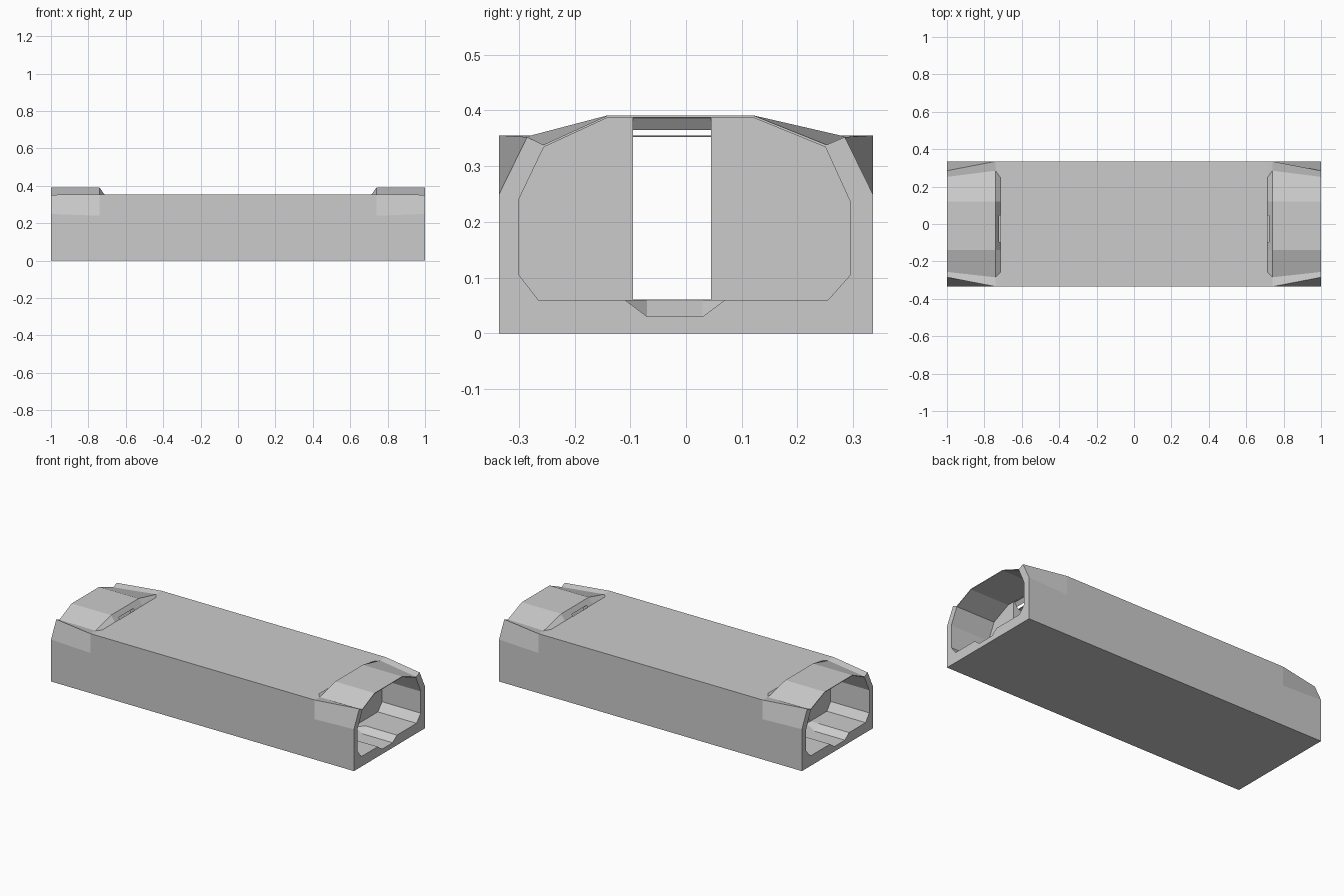
import bpy, bmesh

if "Cube" in bpy.data.objects:
    bpy.data.objects.remove(bpy.data.objects["Cube"])


def loft(name, sections):
    """Closed solid through (x, [(y, z), ...]) sections."""
    bm = bmesh.new()
    rings = [[bm.verts.new((x, y, z)) for y, z in pts] for x, pts in sections]
    n = len(rings[0])
    for a, b in zip(rings, rings[1:]):
        for i in range(n):
            j = (i + 1) % n
            bm.faces.new((a[i], a[j], b[j], b[i]))
    bm.faces.new(rings[0])
    bm.faces.new(rings[-1])
    bmesh.ops.recalc_face_normals(bm, faces=bm.faces)
    me = bpy.data.meshes.new(name)
    bm.to_mesh(me)
    bm.free()
    ob = bpy.data.objects.new(name, me)
    bpy.context.collection.objects.link(ob)
    return ob


def cut(target, cutter):
    cutter.hide_render = True
    mod = target.modifiers.new(cutter.name, 'BOOLEAN')
    mod.operation = 'DIFFERENCE'
    mod.solver = 'EXACT'
    mod.object = cutter
    bpy.context.view_layer.objects.active = target
    bpy.ops.object.modifier_apply(modifier=mod.name)
    bpy.data.objects.remove(cutter)


# outer hull: flat middle, raised faceted roof and tapered shoulders at each end
W = 0.335
end = [(-W, 0), (W, 0), (W, .25), (.285, .352), (.252, .338), (.12, .391),
       (-.14, .391), (-.256, .338), (-.285, .352), (-W, .25)]
step_top = [(-W, 0), (W, 0), (W, .24), (W, .355), (.285, .353), (.12, .391),
            (-.14, .391), (-.285, .353), (-W, .355), (-W, .24)]
step_low = [(-W, 0), (W, 0), (W, .24), (W, .355), (.25, .355), (.12, .355),
            (-.14, .355), (-.26, .355), (-W, .355), (-W, .24)]
hull = loft("corridor_hull", [(-1, end), (-.74, step_top), (-.715, step_low),
                              (.715, step_low), (.74, step_top), (1, end)])

# end chambers with a floor channel that ramps up to the doorway
chamber = [(-.265, .06), (.255, .06), (.295, .105), (.295, .235), (.25, .334),
           (.12, .387), (-.14, .387), (-.255, .334), (-.3, .24), (-.3, .105)]
channel = [(-.11, .06), (-.07, .03), (.03, .03), (.07, .06), (.07, .075), (-.11, .075)]
ramp_end = [(y, max(z, .0602)) for y, z in channel]
for s in (-1, 1):
    cut(hull, loft("chamber_cutter", [(s * .745, chamber), (s * 1.02, chamber)]))
    cut(hull, loft("channel_cutter", [(s * .747, ramp_end), (s * .8, channel),
                                      (s * 1.02, channel)]))

# passage through the middle, its ceiling flaring up at both doorways
def door(top):
    return [(-.095, .0605), (.045, .0605), (.045, top), (-.095, top)]

cut(hull, loft("passage_cutter", [(-.76, door(.386)), (-.738, door(.386)), (-.712, door(.352)),
                                  (.712, door(.352)), (.738, door(.386)), (.76, door(.386))]))
